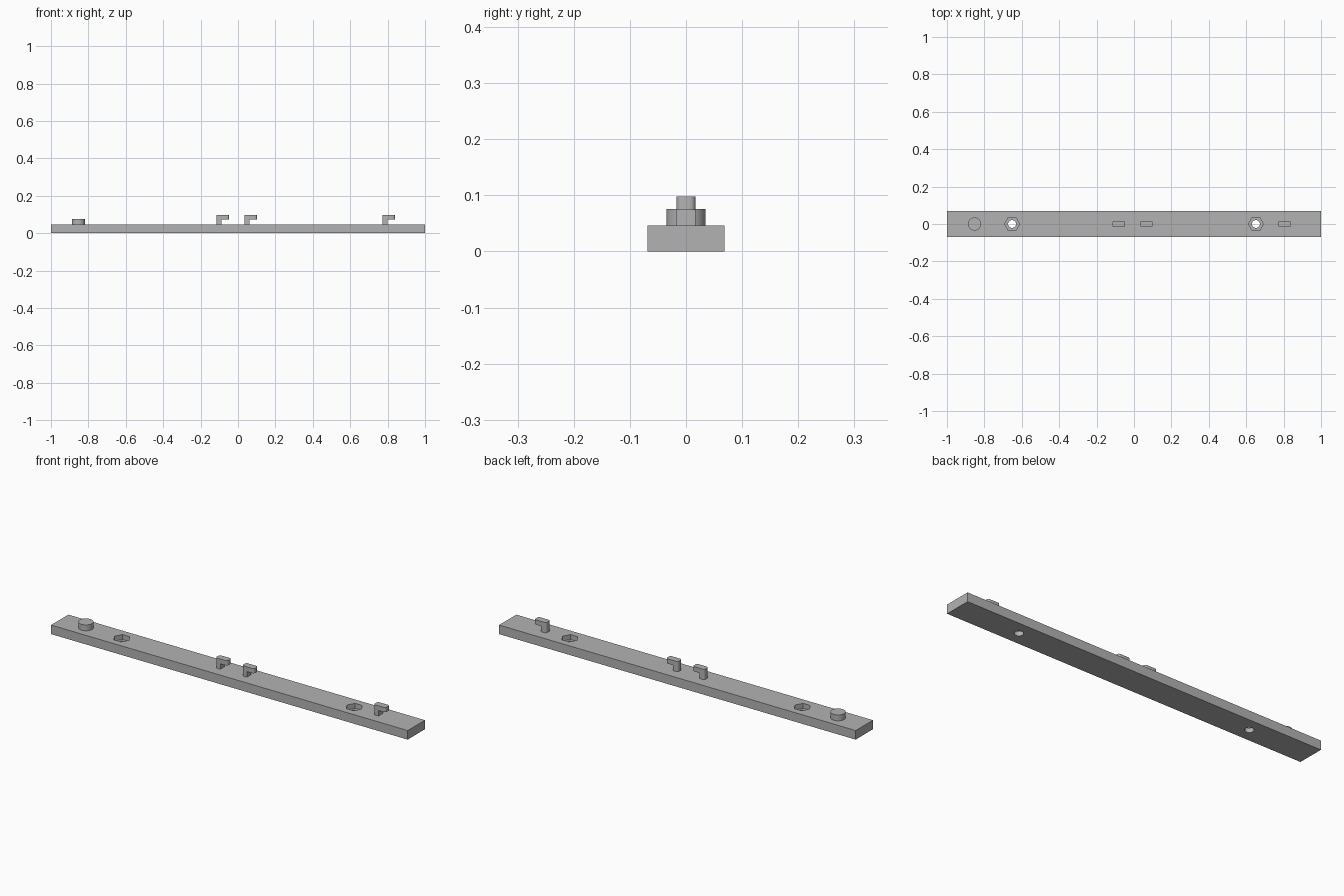
import bpy, bmesh, math

if "Cube" in bpy.data.objects:
    bpy.data.objects.remove(bpy.data.objects["Cube"])

TOP = 0.046       # height of the bar's upper face
SINK = 0.006      # how far raised parts are rooted in the bar

grey = bpy.data.materials.new("plain grey")
grey.use_nodes = True
grey.diffuse_color = (0.45, 0.45, 0.45, 1)
grey.node_tree.nodes["Principled BSDF"].inputs["Base Color"].default_value = grey.diffuse_color


def finish(obj, name):
    obj.name = name
    obj.data.materials.append(grey)
    return obj


def prism(name, x, radius, z0, z1, sides):
    bpy.ops.mesh.primitive_cylinder_add(
        vertices=sides, radius=radius, depth=z1 - z0, location=(x, 0, (z0 + z1) / 2))
    return finish(bpy.context.object, name)


def cut(target, name, x, radius, z0, z1, sides):
    cutter = prism(name, x, radius, z0, z1, sides)
    if sides == 6:
        cutter.rotation_euler.z = math.pi / 6   # points along the bar
    cutter.hide_render = True
    cutter.hide_set(True)
    mod = target.modifiers.new(name, 'BOOLEAN')
    mod.operation = 'DIFFERENCE'
    mod.solver = 'EXACT'
    mod.object = cutter


def hook(name, x):
    # L-shaped side profile, extruded across the bar
    w, stem, under, top, half = 0.067, 0.028, 0.074, 0.098, 0.017
    base = TOP - SINK
    profile = [(0, base), (stem, base), (stem, under), (w, under), (w, top), (0, top)]
    bm = bmesh.new()
    face = bm.faces.new([bm.verts.new((px, -half, pz)) for px, pz in profile])
    out = bmesh.ops.extrude_face_region(bm, geom=[face])
    moved = [v for v in out["geom"] if isinstance(v, bmesh.types.BMVert)]
    bmesh.ops.translate(bm, verts=moved, vec=(0, 2 * half, 0))
    bmesh.ops.recalc_face_normals(bm, faces=bm.faces)
    # round the upright outer corners
    corners = [e for e in bm.edges
               if abs(e.verts[0].co.z - e.verts[1].co.z) > 0.01
               and abs(e.verts[0].co.x - stem) > 0.001]
    bmesh.ops.bevel(bm, geom=corners, offset=0.01, segments=4, profile=0.5, affect='EDGES')
    mesh = bpy.data.meshes.new(name)
    bm.to_mesh(mesh)
    bm.free()
    obj = bpy.data.objects.new(name, mesh)
    obj.location.x = x
    bpy.context.collection.objects.link(obj)
    return finish(obj, name)


# Flat bar
bpy.ops.mesh.primitive_cube_add(size=1, location=(0, 0, TOP / 2))
bar = finish(bpy.context.object, "bar")
bar.scale = (2, 0.138, TOP)

# Screw holes with hexagonal nut pockets
for side, x in (("right", -0.652), ("left", 0.652)):
    cut(bar, side + "_nut_pocket_cutter", x, 0.04, 0.021, TOP + 0.02, 6)
    cut(bar, side + "_screw_hole_cutter", x, 0.021, -0.02, TOP + 0.02, 32)

# Round locating button
button = prism("button", -0.853, 0.035, TOP - SINK, 0.076, 48)

# Three hooks along the top
hooks = [hook(n + "_hook", x) for n, x in
         (("right", -0.115), ("middle", 0.034), ("left", 0.772))]

# Smooth the rounded walls, keep sharp edges
bpy.ops.object.select_all(action='DESELECT')
for obj in [button] + hooks:
    obj.select_set(True)
bpy.context.view_layer.objects.active = button
bpy.ops.object.shade_smooth_by_angle(angle=math.radians(30))
